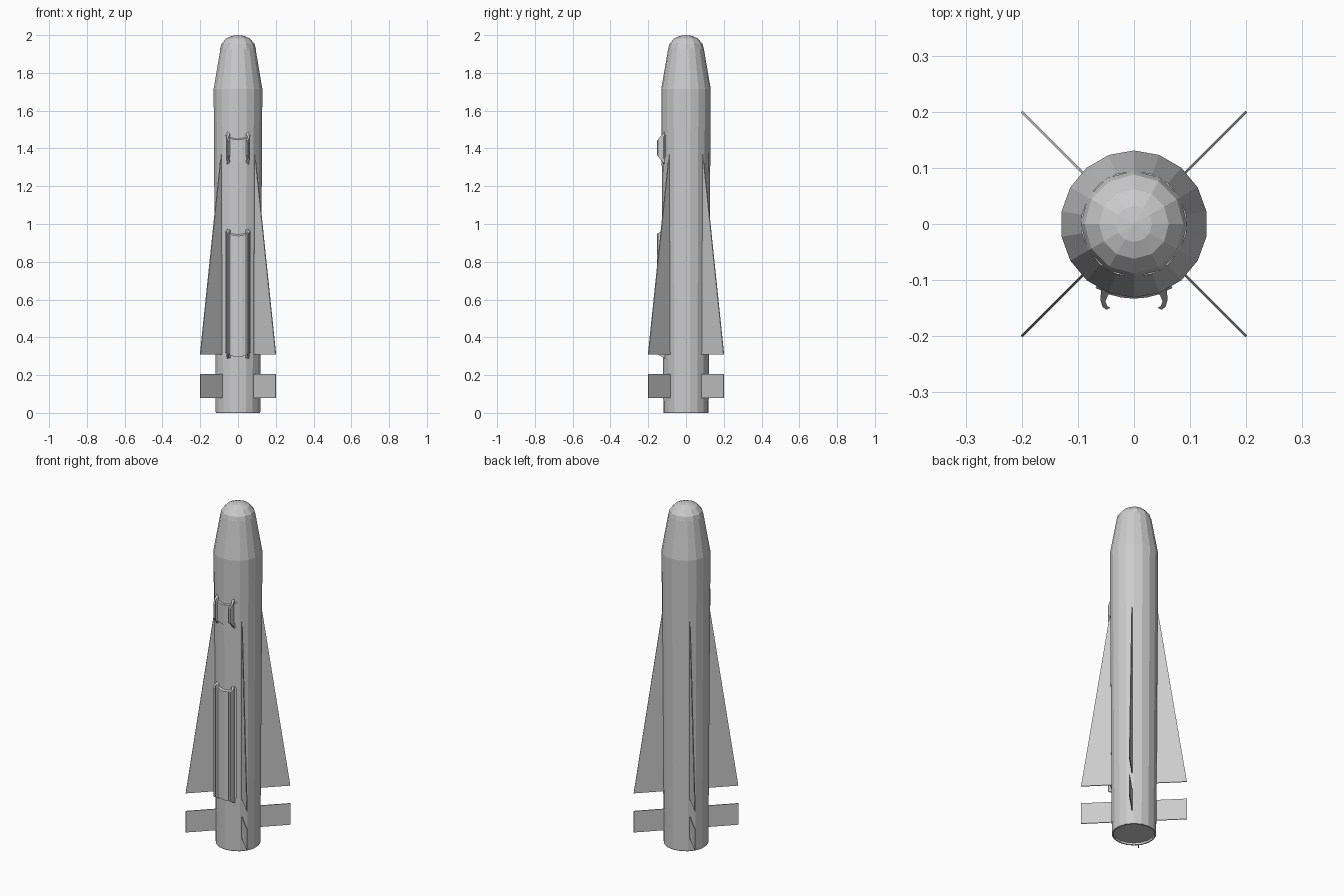
import bpy, bmesh, math
from mathutils import Matrix

if "Cube" in bpy.data.objects:
    bpy.data.objects.remove(bpy.data.objects["Cube"])


def finish(name, bm):
    bmesh.ops.recalc_face_normals(bm, faces=bm.faces)
    me = bpy.data.meshes.new(name)
    bm.to_mesh(me)
    bm.free()
    ob = bpy.data.objects.new(name, me)
    bpy.context.collection.objects.link(ob)
    return ob


def lathe(name, profile, sides):
    """Spin (radius, z) points about z; a zero radius makes a pole."""
    bm = bmesh.new()
    rings = []
    for r, z in profile:
        n = sides if r > 0 else 1
        rings.append([bm.verts.new((r * math.cos(a), r * math.sin(a), z))
                      for a in (math.pi / 2 + math.tau * i / sides for i in range(n))])
    for lo, hi in zip(rings, rings[1:]):
        for i in range(sides):
            j = (i + 1) % sides
            quad = [lo[i % len(lo)], lo[j % len(lo)], hi[j % len(hi)], hi[i % len(hi)]]
            bm.faces.new(list(dict.fromkeys(quad)))
    return finish(name, bm)


def loft(name, loops):
    """Join equal-length closed loops of points and cap both ends."""
    bm = bmesh.new()
    rows = [[bm.verts.new(p) for p in loop] for loop in loops]
    n = len(rows[0])
    for a, b in zip(rows, rows[1:]):
        for i in range(n):
            bm.faces.new((a[i], a[(i + 1) % n], b[(i + 1) % n], b[i]))
    bm.faces.new(rows[0])
    bm.faces.new(rows[-1])
    return finish(name, bm)


# Tapered body with a shallow recessed tail
lathe("body", [(0, 0.012), (0.111, 0.012), (0.111, 0), (0.118, 0), (0.12, 0.006),
               (0.131, 1.715), (0.094, 1.93)], 18)

# Rounded nose cap, fewer sides than the body
lathe("nose_dome", [(0.095, 1.925), (0.088, 1.953), (0.062, 1.983),
                    (0.032, 1.996), (0, 2.0)], 12)


# Fins: thin plates in (radius, z), repeated on the four diagonals
def fins(name, outline, thick):
    for k in range(4):
        ob = loft(f"{name}_{k + 1}", [[(r, t, z) for r, z in outline]
                                      for t in (-thick / 2, thick / 2)])
        ob.data.transform(Matrix.Rotation(math.radians(45 + 90 * k), 4, 'Z'))


fins("main_fin", [(0.115, 0.31), (0.283, 0.31), (0.126, 1.38), (0.115, 1.38)], 0.005)
fins("tail_fin", [(0.112, 0.08), (0.283, 0.08), (0.283, 0.205), (0.112, 0.205)], 0.005)

# Mounting shoes on the front: curved saddle plate plus a pair of inward hooks
HOOK = [(0.058, -0.112), (0.060, -0.135), (0.056, -0.148), (0.049, -0.153),
        (0.042, -0.149), (0.048, -0.146), (0.051, -0.138), (0.047, -0.128), (0.040, -0.120)]


def shoe(name, z0, z1, radius, slope):
    angles = [math.radians(a) for a in (-31, -20, -10, 0, 10, 20, 31)]
    arc = [(radius * math.sin(a), -radius * math.cos(a)) for a in angles]
    arc += [(x * 0.91, y * 0.91) for x, y in reversed(arc)]
    # Ends dip towards the middle, as on a bevelled saddle
    loft(name + "_plate", [[(x, y, z + s * (abs(y) - 0.12) * 1.1) for x, y in arc]
                           for z, s in ((z0 + 0.015, -1), (z1 - 0.015, -1))])
    # Hook ends slope outwards from the body surface
    for side, label in ((-1, "left"), (1, "right")):
        loft(f"{name}_hook_{label}",
             [[(x * side, y, z + s * slope * (abs(y) - 0.125)) for x, y in HOOK]
              for z, s in ((z0, 1), (z1, -1))])


shoe("rear_shoe", 0.295, 0.965, 0.132, 0.6)
shoe("front_shoe", 1.33, 1.475, 0.133, 1.2)
